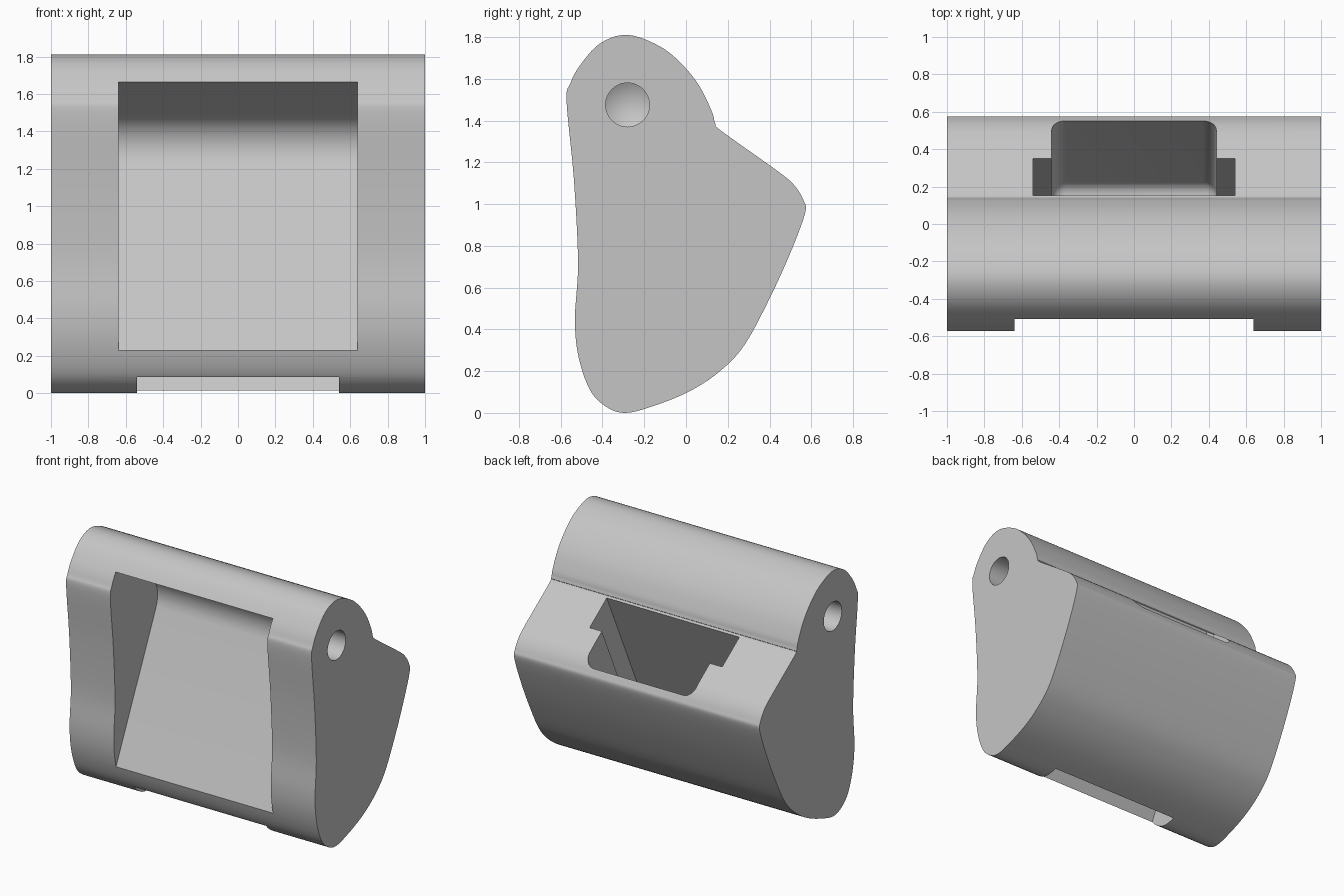
import bpy
import bmesh
from math import radians, tau, cos, sin
from mathutils import Matrix, Vector

cube = bpy.data.objects.get("Cube")
if cube:
    bpy.data.objects.remove(cube, do_unlink=True)

TILT = Matrix.Rotation(radians(-25), 4, "X")  # slope shared by all recesses

grey = bpy.data.materials.new("light grey")
grey.use_nodes = True
grey.diffuse_color = (0.56, 0.56, 0.56, 1)
grey.node_tree.nodes["Principled BSDF"].inputs["Base Color"].default_value = grey.diffuse_color


def add_object(name, bm):
    bmesh.ops.recalc_face_normals(bm, faces=bm.faces)
    mesh = bpy.data.meshes.new(name)
    bm.to_mesh(mesh)
    bm.free()
    mesh.materials.append(grey)
    obj = bpy.data.objects.new(name, mesh)
    bpy.context.collection.objects.link(obj)
    return obj


def smooth_loop(points, steps=5):
    """Closed Catmull-Rom curve through the points."""
    pts = [Vector(p) for p in points]
    out = []
    for i in range(len(pts)):
        a, b, c, d = (pts[(i + k) % len(pts)] for k in (-1, 0, 1, 2))
        for s in range(steps):
            t = s / steps
            out.append(0.5 * (2 * b + (c - a) * t + (2 * a - 5 * b + 4 * c - d) * t * t
                              + (3 * b - a - 3 * c + d) * t ** 3))
    return out


def tilted_box(name, half_width, y0, y1, z0, z1, rounded=None, radius=0.0):
    """Box in the tilted frame; edges picked by the rule are rounded."""
    bm = bmesh.new()
    size = Matrix.Diagonal((2 * half_width, y1 - y0, z1 - z0, 1))
    move = Matrix.Translation((0, (y0 + y1) / 2, (z0 + z1) / 2))
    bmesh.ops.create_cube(bm, size=1, matrix=move @ size)
    if rounded:
        edges = [e for e in bm.edges if rounded(*(v.co for v in e.verts))]
        bmesh.ops.bevel(bm, geom=edges, offset=radius, segments=8, profile=0.5,
                        affect="EDGES")
    bm.transform(TILT)
    return add_object(name, bm)


def pin_hole(name, side, y=-0.28, z=1.475, r=0.105, sides=48):
    """Blind drilled hole with a conical end."""
    bm = bmesh.new()
    rings = [[bm.verts.new((side * x, y + r * cos(tau * i / sides), z + r * sin(tau * i / sides)))
              for i in range(sides)] for x in (1.1, 0.75)]
    tip = bm.verts.new((side * 0.69, y, z))
    bm.faces.new(rings[0])
    for i in range(sides):
        j = (i + 1) % sides
        bm.faces.new((rings[0][i], rings[0][j], rings[1][j], rings[1][i]))
        bm.faces.new((rings[1][i], rings[1][j], tip))
    return add_object(name, bm)


# Body: side profile extruded across the width
outline = [(-.28, 1.81), (-.41, 1.77), (-.507, 1.665), (-.555, 1.575), (-.572, 1.49),
           (-.537, 1.12), (-.517, .72), (-.532, .45), (-.515, .27), (-.46, .11),
           (-.383, .03), (-.29, 0), (-.15, .035), (.02, .105), (.163, .2),
           (.28, .325), (.4, .547), (.5, .767), (.57, .955), (.564, 1.015),
           (.52, 1.088), (.44, 1.157), (.172, 1.348), (.14, 1.385), (.125, 1.44),
           (.067, 1.56), (-.015, 1.665), (-.125, 1.755)]
bm = bmesh.new()
side_face = bm.faces.new([bm.verts.new((-1, p.x, p.y)) for p in smooth_loop(outline)])
grown = bmesh.ops.extrude_face_region(bm, geom=[side_face], use_keep_orig=True)
bmesh.ops.translate(bm, vec=(2, 0, 0),
                    verts=[g for g in grown["geom"] if isinstance(g, bmesh.types.BMVert)])
body = add_object("body", bm)

# Recesses: front bay, through slot, rounded rear pocket, pin holes
cutters = [
    tilted_box("front_bay", 0.64, -1.5, -0.554, -0.6, 1.293,
               lambda a, b: min(a.y, b.y) > -0.6 and min(a.z, b.z) > 1, 0.2),
    tilted_box("through_slot", 0.54, -0.439, -0.198, -0.6, 1.8),
    tilted_box("rear_pocket", 0.44, -0.41, 0.06, 0.335, 1.8,
               lambda a, b: max(a.z, b.z) < 1 or min(a.y, b.y) > 0, 0.075),
    pin_hole("right_pin_hole", -1),
    pin_hole("left_pin_hole", 1),
]
bpy.ops.object.select_all(action="DESELECT")
body.select_set(True)
bpy.context.view_layer.objects.active = body
for cutter in cutters:
    mod = body.modifiers.new(cutter.name, "BOOLEAN")
    mod.operation = "DIFFERENCE"
    mod.solver = "EXACT"
    mod.object = cutter
    bpy.ops.object.modifier_apply(modifier=mod.name)
    bpy.data.objects.remove(cutter, do_unlink=True)

bpy.ops.object.shade_smooth_by_angle(angle=radians(30))
